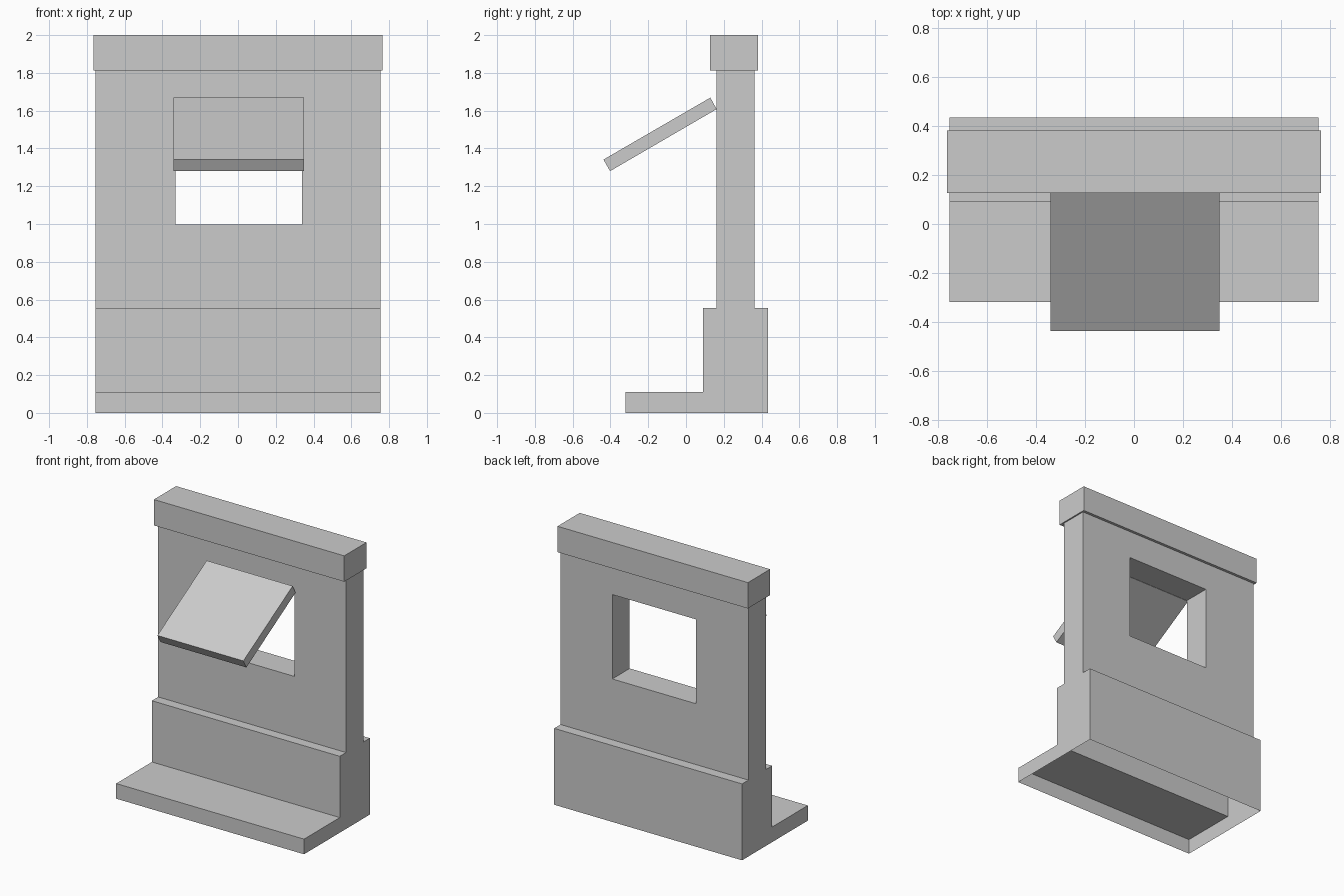
import bpy, bmesh
from mathutils import Vector

cube = bpy.data.objects.get("Cube")
if cube:
    bpy.data.objects.remove(cube, do_unlink=True)

grey = bpy.data.materials.new("plain grey")
grey.use_nodes = True
grey.diffuse_color = (0.6, 0.6, 0.6, 1)
grey.node_tree.nodes["Principled BSDF"].inputs["Base Color"].default_value = (0.6, 0.6, 0.6, 1)


def finish(name, bm):
    bmesh.ops.recalc_face_normals(bm, faces=bm.faces)
    mesh = bpy.data.meshes.new(name)
    bm.to_mesh(mesh)
    bm.free()
    mesh.materials.append(grey)
    obj = bpy.data.objects.new(name, mesh)
    bpy.context.collection.objects.link(obj)
    return obj


def extrude_profile(name, profile, x0, x1, open_bottom=False):
    """Sweep a closed (y, z) profile along x, optionally without its floor."""
    bm = bmesh.new()
    face = bm.faces.new([bm.verts.new((x0, y, z)) for y, z in profile])
    grown = bmesh.ops.extrude_face_region(bm, geom=[face], use_keep_orig=True)["geom"]
    moved = [g for g in grown if isinstance(g, bmesh.types.BMVert)]
    bmesh.ops.translate(bm, verts=moved, vec=Vector((x1 - x0, 0, 0)))
    bmesh.ops.recalc_face_normals(bm, faces=bm.faces)
    if open_bottom:
        floor = [f for f in bm.faces if all(v.co.z < 0.001 for v in f.verts)]
        bmesh.ops.delete(bm, geom=floor, context="FACES_ONLY")
    return finish(name, bm)


HALF = 0.755
BASE_TOP, CAP_BOTTOM = 0.555, 1.812

# Hollow plinth with a low step in front, open underneath
extrude_profile("stepped_base",
                [(-0.32, 0), (0.435, 0), (0.435, BASE_TOP), (0.09, BASE_TOP),
                 (0.09, 0.11), (-0.32, 0.11)],
                -HALF, HALF, open_bottom=True)

# Wall panel with a square hatch opening
xs = (-HALF, -0.332, 0.339, HALF)
zs = (BASE_TOP, 0.997, 1.61, CAP_BOTTOM)
bm = bmesh.new()
grid = [[bm.verts.new((x, 0.162, z)) for z in zs] for x in xs]
for i in range(3):
    for j in range(3):
        if (i, j) != (1, 1):
            bm.faces.new((grid[i][j], grid[i + 1][j], grid[i + 1][j + 1], grid[i][j + 1]))
grown = bmesh.ops.extrude_face_region(bm, geom=bm.faces[:], use_keep_orig=True)["geom"]
bmesh.ops.translate(bm, verts=[g for g in grown if isinstance(g, bmesh.types.BMVert)],
                    vec=Vector((0, 0.2, 0)))
finish("wall_with_hatch", bm)

# Beam capping the wall
extrude_profile("top_cap",
                [(0.127, CAP_BOTTOM), (0.382, CAP_BOTTOM), (0.382, 2), (0.127, 2)],
                -0.765, 0.765)

# Tilted hatch cover hinged at the top of the opening
extrude_profile("hatch_awning",
                [(-0.402, 1.28), (0.162, 1.608), (0.129, 1.669), (-0.437, 1.341)],
                -0.342, 0.349)
